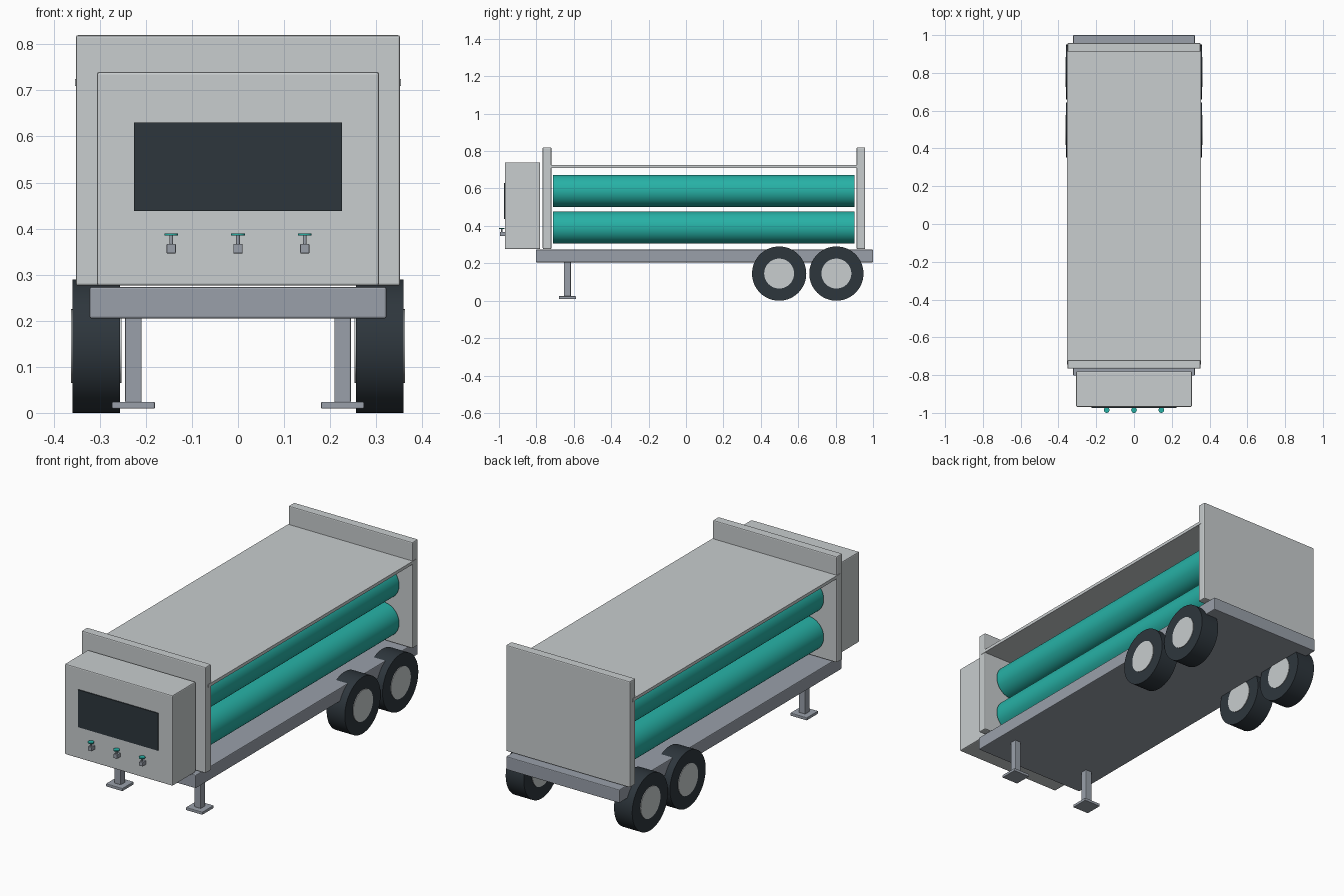
import bpy, math

if "Cube" in bpy.data.objects:
    bpy.data.objects.remove(bpy.data.objects["Cube"])


def material(name, rgb):
    m = bpy.data.materials.new(name)
    m.diffuse_color = (*rgb, 1)
    m.use_nodes = True
    m.node_tree.nodes["Principled BSDF"].inputs["Base Color"].default_value = m.diffuse_color
    return m


PANEL = material("light grey panel", (0.58, 0.61, 0.62))
STEEL = material("blue grey steel", (0.32, 0.35, 0.40))
DARK = material("dark rubber", (0.027, 0.037, 0.046))
TEAL = material("teal", (0.02, 0.44, 0.38))


def box(name, x, y, z, mat, bevel=0.0):
    """Box from (min, max) ranges on each axis."""
    bpy.ops.mesh.primitive_cube_add(size=1, location=[sum(r) / 2 for r in (x, y, z)])
    ob = bpy.context.object
    ob.name = name
    ob.scale = [r[1] - r[0] for r in (x, y, z)]
    bpy.ops.object.transform_apply(location=False, rotation=False, scale=True)
    ob.data.materials.append(mat)
    if bevel:
        mod = ob.modifiers.new("bevel", 'BEVEL')
        mod.width, mod.segments = bevel, 2
    return ob


def cylinder(name, loc, r, depth, axis, mat, sides=48):
    rot = {'x': (0, math.pi / 2, 0), 'y': (math.pi / 2, 0, 0), 'z': (0, 0, 0)}[axis]
    bpy.ops.mesh.primitive_cylinder_add(vertices=sides, radius=r, depth=depth,
                                        location=loc, rotation=rot)
    ob = bpy.context.object
    ob.name = name
    ob.data.materials.append(mat)
    bpy.ops.object.shade_smooth_by_angle(angle=math.radians(35))
    return ob


# Chassis deck
box("chassis", (-0.322, 0.322), (-0.803, 1.0), (0.205, 0.273), STEEL, 0.004)

# End walls and roof
box("front_wall", (-0.352, 0.352), (-0.766, -0.72), (0.276, 0.82), PANEL, 0.005)
box("rear_wall", (-0.352, 0.352), (0.912, 0.958), (0.276, 0.82), PANEL, 0.005)
box("roof", (-0.354, 0.354), (-0.745, 0.937), (0.709, 0.725), PANEL)

# Control cabinet with its dark display plate
box("control_cabinet", (-0.306, 0.306), (-0.968, -0.78), (0.276, 0.74), PANEL, 0.005)
box("display_plate", (-0.226, 0.226), (-0.973, -0.965), (0.438, 0.63), DARK)

# Valves under the display
for i, x in enumerate((-0.145, 0, 0.145)):
    box(f"valve_body_{i}", (x - 0.01, x + 0.01), (-0.995, -0.965),
        (0.346, 0.367), STEEL, 0.002)
    cylinder(f"valve_stem_{i}", (x, -0.985, 0.376), 0.004, 0.022, 'z', STEEL, 16)
    cylinder(f"valve_handle_{i}", (x, -0.985, 0.387), 0.015, 0.005, 'z', TEAL, 24)

# Gas tubes in two rows of three
for row, z in enumerate((0.392, 0.587)):
    for col in (-1, 0, 1):
        cylinder(f"gas_tube_{row}_{col + 1}", (col * 0.198, 0.095, z),
                 0.086, 1.612, 'y', TEAL, 64)

for side, s in (("left", -1), ("right", 1)):
    # Tandem wheels with hubs
    for i, y in enumerate((0.498, 0.804)):
        cylinder(f"tire_{side}_{i}", (s * 0.3075, y, 0.145), 0.145, 0.103, 'x', DARK, 64)
        cylinder(f"hub_{side}_{i}", (s * 0.3075, y, 0.145), 0.08, 0.109, 'x', PANEL)
    # Support legs with foot plates
    x = s * 0.227
    box(f"support_leg_{side}", (x - 0.018, x + 0.018), (-0.652, -0.616),
        (0.022, 0.21), STEEL, 0.003)
    box(f"foot_plate_{side}", (x - 0.047, x + 0.047), (-0.68, -0.588),
        (0.009, 0.024), STEEL, 0.003)
